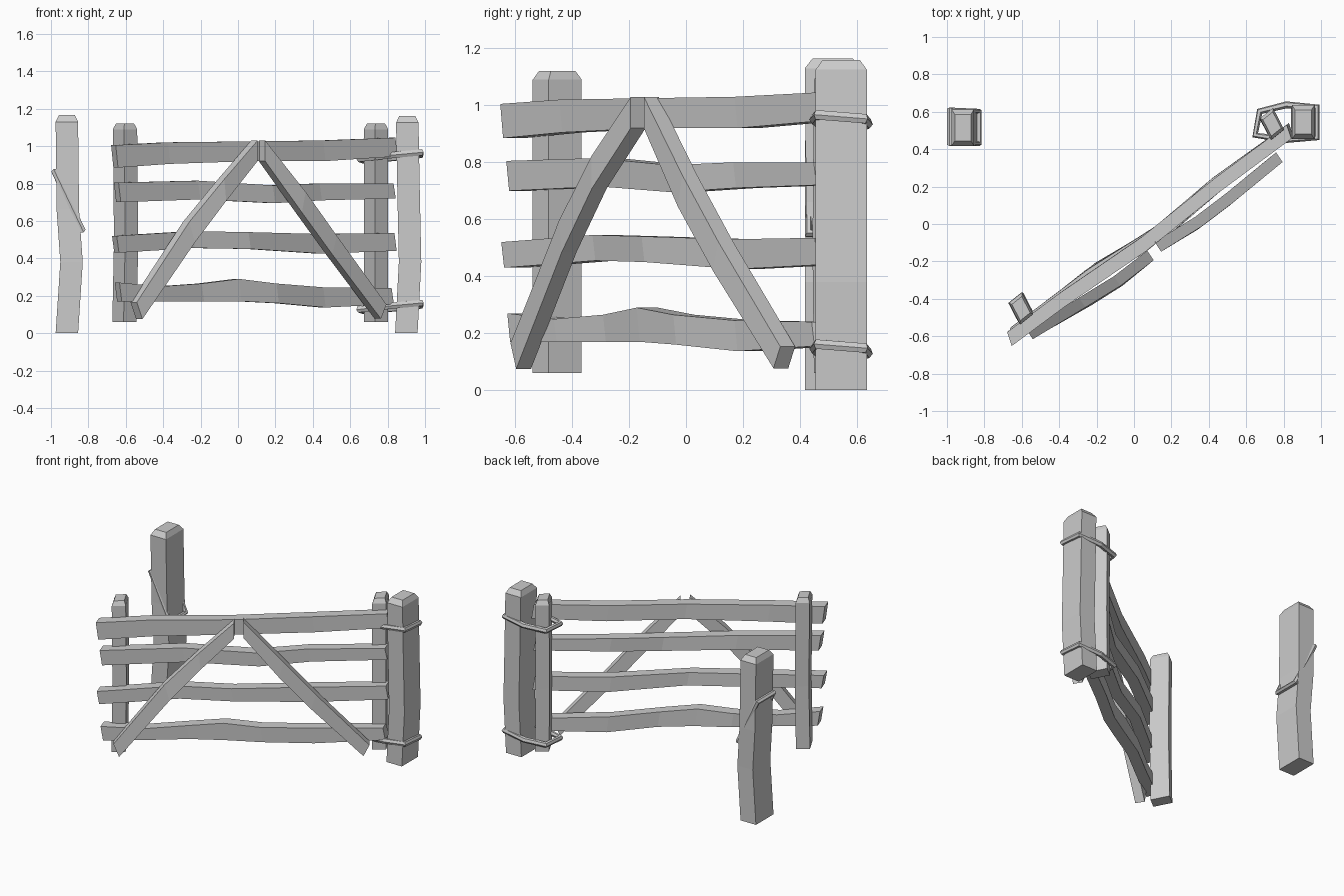
import bpy, bmesh
from mathutils import Vector as V

if "Cube" in bpy.data.objects:
    bpy.data.objects.remove(bpy.data.objects["Cube"])


def loft(name, rings):
    """Skin a closed solid through a list of four-sided rings."""
    bm = bmesh.new()
    vs = [[bm.verts.new(p) for p in r] for r in rings]
    for a, b in zip(vs, vs[1:]):
        for i in range(4):
            j = (i + 1) % 4
            bm.faces.new((a[i], a[j], b[j], b[i]))
    bm.faces.new(vs[0][::-1])
    bm.faces.new(vs[-1])
    bmesh.ops.recalc_face_normals(bm, faces=bm.faces)
    me = bpy.data.meshes.new(name)
    bm.to_mesh(me)
    bm.free()
    bpy.context.collection.objects.link(bpy.data.objects.new(name, me))


def ring(c, a, b):
    c, a, b = V(c), V(a), V(b)
    return [c - a - b, c + a - b, c + a + b, c - a + b]


def post(name, path, a, b, cap=0.035, inset=0.72):
    """Upright timber with a chamfered top."""
    a, b = V(a), V(b)
    rings = [ring(p, a, b) for p in path]
    rings.append(ring(V(path[-1]) + V((0, 0, cap)), a * inset, b * inset))
    loft(name, rings)


def rope(name, pts, r=0.019):
    cu = bpy.data.curves.new(name, 'CURVE')
    cu.dimensions = '3D'
    cu.bevel_depth = r
    cu.bevel_resolution = 1
    sp = cu.splines.new('POLY')
    sp.points.add(len(pts) - 1)
    for q, p in zip(sp.points, pts):
        q.co = (*p, 1)
    sp.use_cyclic_u = True
    sp.use_smooth = False
    ob = bpy.data.objects.new(name, cu)
    bpy.context.collection.objects.link(ob)
    bpy.ops.object.select_all(action='DESELECT')
    ob.select_set(True)
    bpy.context.view_layer.objects.active = ob
    bpy.ops.object.convert(target='MESH')


# Ground posts
post("hinge_post", [(.90, .545, 0), (.92, .545, .38), (.912, .545, .75), (.905, .545, 1.125)],
     (.06, 0, 0), (0, .09, 0))
post("latch_post", [(-.915, .515, 0), (-.89, .515, .38), (-.91, .52, .66), (-.915, .515, 1.13)],
     (.06, 0, 0), (0, .098, 0))

# Gate stiles, turned with the open gate
A, B = (.035, .028, 0), (.03, -.058, 0)
post("gate_stile_left", [(-.607, -.452, .06), (-.598, -.452, .5), (-.604, -.452, 1.09)], A, B, .03, .75)
post("gate_stile_right", [(.738, .535, .06), (.738, .53, .5), (.738, .535, 1.09)], A, B, .03, .75)

# Rails: (x, sideways bow, bottom z, top z)
rails = {
    "rail_top": [(-.66, 0, .885, 1.005), (-.38, 0, .905, 1.02), (.06, -.025, .92, 1.025),
                 (.45, 0, .92, 1.03), (.835, 0, .945, 1.045)],
    "rail_upper": [(-.645, .01, .70, .805), (-.22, .015, .715, .815), (.18, -.03, .695, .79),
                   (.43, .01, .71, .80), (.825, 0, .72, .80)],
    "rail_lower": [(-.655, 0, .43, .52), (-.25, .02, .455, .545), (.05, -.03, .45, .54),
                   (.43, .01, .425, .53), (.83, 0, .44, .535)],
    "rail_bottom": [(-.64, .01, .17, .27), (-.42, .01, .17, .25), (-.2, .02, .17, .265),
                    (0, -.01, .17, .29), (.2, -.03, .16, .265), (.45, 0, .137, .245), (.815, 0, .155, .24)],
}
for name, rows in rails.items():
    loft(name, [ring((x, .741 * x - .121 + d, (lo + hi) / 2), (.0125, -.037, 0),
                     (-.006, -.005, (hi - lo) / 2)) for x, d, lo, hi in rows])

# Diagonal braces on the front of the gate
D = (.017, -.026, 0)
loft("brace_left", [ring((-.543, -.58, .12), D, (-.015, -.01, .045)),
                    ring((-.262, -.415, .54), D, (-.015, -.005, .055)),
                    ring((-.085, -.305, .765), D, (-.005, 0, .058)),
                    ring((.088, -.168, .975), D, (0, 0, .055))])
loft("brace_right", [ring((.128, -.122, .975), D, (0, 0, .055)),
                     ring((.335, .005, .70), D, (.01, .008, .055)),
                     ring((.5, .13, .47), D, (.012, .01, .05)),
                     ring((.762, .345, .115), D, (.015, .012, .038))])

# Rope hinges around stile and hinge post
outline = [(.648, .475), (.672, .602), (.815, .637), (.978, .625), (.978, .462), (.81, .452)]
for name, z in (("rope_hinge_upper", .945), ("rope_hinge_lower", .14)):
    rope(name, [(x, y, z + .1 * (x - .83) - .08 * (y - .545)) for x, y in outline])

# Slanted rope loop on the latch post
rope("latch_rope", [(x, y, .71 - 2.1 * (x + .908)) for x, y in
                    ((-.982, .43), (-.832, .43), (-.832, .603), (-.982, .61))], .018)
